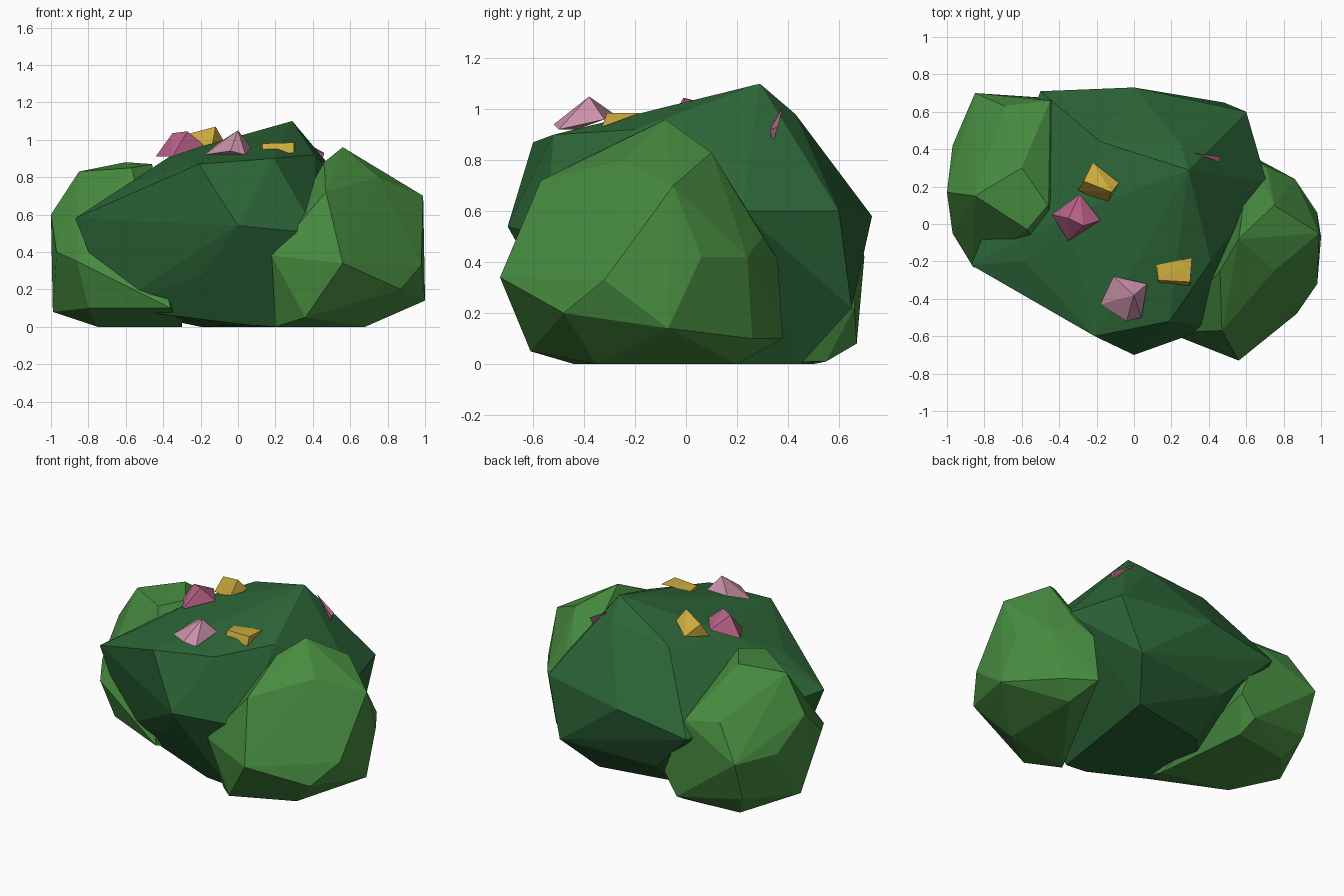
import bpy
import bmesh

# Remove only the default cube
default_cube = bpy.data.objects.get("Cube")
if default_cube:
    bpy.data.objects.remove(default_cube, do_unlink=True)


def make_material(name, red, green, blue):
    material = bpy.data.materials.new(name)
    material.use_nodes = True
    colour = (red, green, blue, 1)
    material.diffuse_color = colour
    shader = next(node for node in material.node_tree.nodes if node.type == "BSDF_PRINCIPLED")
    shader.inputs["Base Color"].default_value = colour
    shader.inputs["Roughness"].default_value = 0.9
    return material


dark_green = make_material("dark leaf green", .025, .132, .038)
light_green = make_material("light leaf green", .062, .26, .05)
yellow = make_material("yellow petal", .61, .405, .046)
rose = make_material("rose petal", .47, .12, .24)
pale_pink = make_material("pale pink petal", .59, .28, .39)


def faceted_lump(name, corners, material):
    """Wrap a few corner points in a flat-faced convex shell."""
    bm = bmesh.new()
    for corner in corners:
        bm.verts.new(corner)
    hull = bmesh.ops.convex_hull(bm, input=bm.verts[:], use_existing_faces=False)
    spare = {item for key in ("geom_interior", "geom_unused") for item in hull[key]
             if isinstance(item, bmesh.types.BMVert)}
    bmesh.ops.delete(bm, geom=list(spare), context="VERTS")
    bmesh.ops.recalc_face_normals(bm, faces=bm.faces[:])
    mesh = bpy.data.meshes.new(name)
    bm.to_mesh(mesh)
    bm.free()
    mesh.materials.append(material)
    for polygon in mesh.polygons:
        polygon.use_smooth = False
    lump = bpy.data.objects.new(name, mesh)
    bpy.context.collection.objects.link(lump)
    return lump


# Large central clump: crown, waist, then base
faceted_lump("bush_core", [
    (.29, .29, 1.1), (.25, .43, .98), (-.18, .44, .94), (-.35, .05, .92),
    (-.21, -.6, .87), (.19, -.52, .9), (.41, -.2, .92), (-.58, -.2, .77),
    (0, -.7, .54), (.42, -.55, .5), (-.45, -.44, .53), (-.87, -.22, .58),
    (-.5, .71, .5), (0, .73, .58), (.6, .6, .6), (.71, .22, .6),
    (-.68, -.2, .1), (-.2, -.48, .27), (.05, -.4, .01), (.2, -.4, 0),
    (.48, .65, .22), (-.2, .6, .2), (.33, .45, 0), (-.2, .35, 0),
], dark_green)

# Lighter clump on the model's left, towards the front
faceted_lump("left_clump", [
    (.56, -.08, .96), (.75, .1, .83), (.99, -.05, .7), (.47, -.57, .72),
    (.46, -.25, .88), (.75, -.25, .8), (.62, .36, .41), (.86, .24, .42),
    (.71, .3, .5), (.98, .06, .42), (.98, -.32, .33), (.56, -.73, .34),
    (.18, -.58, .38), (.87, -.48, .2), (1, -.07, .14), (.6, .38, .1),
    (.78, .26, .1), (.36, -.61, .05), (.2, -.44, 0), (.68, -.35, 0),
    (.68, .2, 0),
], light_green)

# Lighter clump on the model's right, towards the back
faceted_lump("right_clump", [
    (-.85, .15, .83), (-.6, .3, .88), (-.57, -.03, .85), (-.46, .1, .87),
    (-.85, .7, .42), (-.69, .63, .64), (-.45, .66, .6), (-.97, .42, .42),
    (-1, .17, .6), (-.97, -.05, .4), (-.86, -.23, .35), (-.99, .2, .08),
    (-.8, -.16, .1), (-.75, 0, 0), (-.75, .5, 0), (-.84, .6, .15),
    (-.4, .67, .08), (-.3, .66, .22), (-.38, .55, .01), (-.36, -.36, .1),
    (-.3, -.1, 0),
], light_green)

# Angular blossoms half sunk into the crown
blossoms = {
    "pale_blossom": (pale_pink, [
        (0, -.38, 1.05), (-.11, -.28, .98), (.07, -.32, .96),
        (-.18, -.43, .92), (-.04, -.52, .94), (.04, -.5, .92)]),
    "rose_blossom": (rose, [
        (-.35, .03, 1.035), (-.27, -.01, 1.045), (-.29, .16, .97),
        (-.44, .05, .91), (-.35, -.09, .91), (-.18, .02, .97)]),
    "back_yellow_blossom": (yellow, [
        (-.27, .23, 1.03), (-.12, .17, 1.07), (-.22, .33, .97),
        (-.08, .22, 1), (-.3, .18, .94), (-.14, .11, .96)]),
    "front_yellow_blossom": (yellow, [
        (.13, -.3, .98), (.3, -.31, .985), (.12, -.22, .975),
        (.31, -.18, .985), (.13, -.32, .93), (.3, -.33, .93)]),
    "small_rose_petal": (rose, [
        (.32, .38, 1.01), (.46, .36, .93), (.46, .33, .92), (.44, .34, .86)]),
}
for name, (material, corners) in blossoms.items():
    faceted_lump(name, corners, material)
